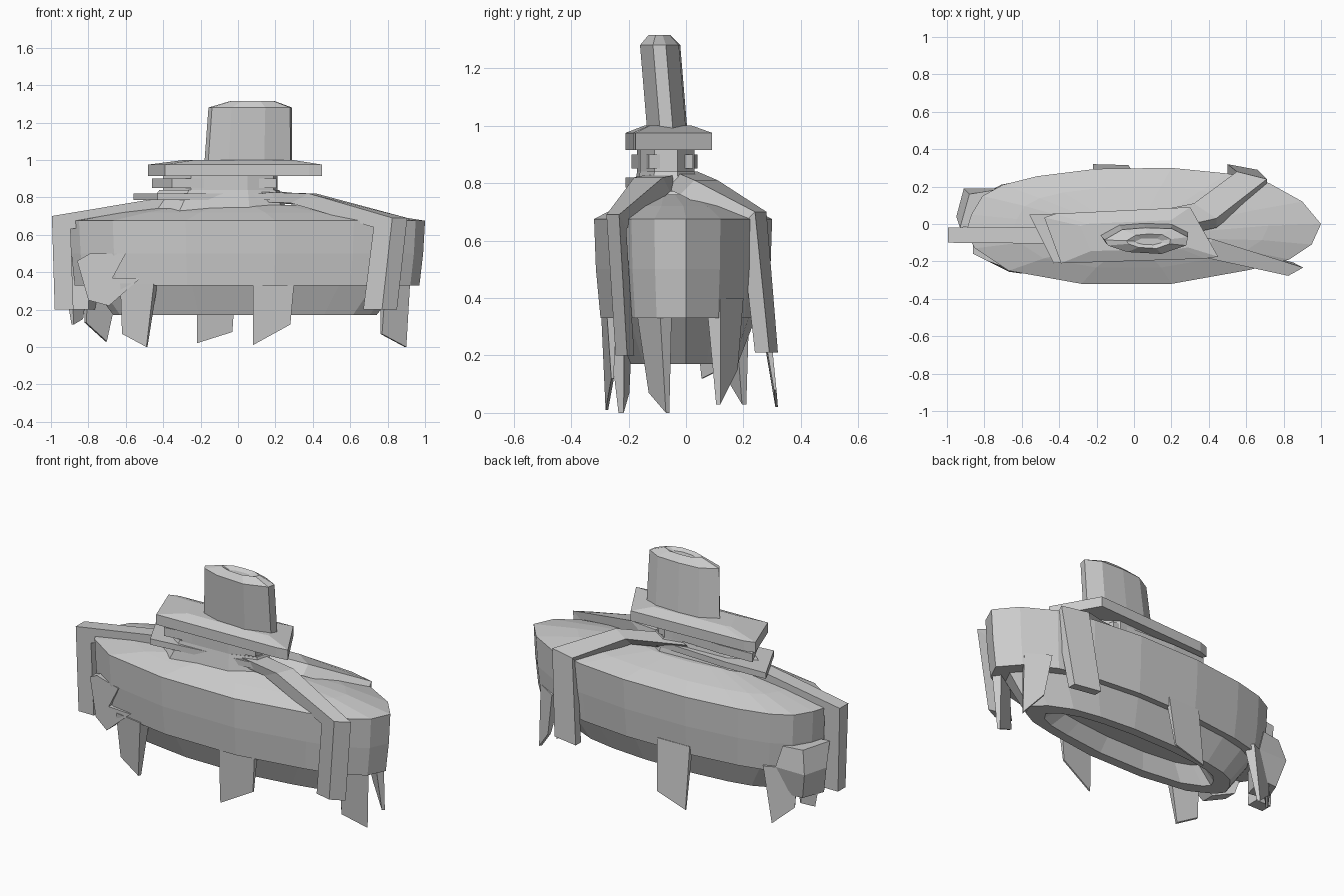
import bpy
from mathutils import Vector


def loft(name, rings):
    """Skin a list of equal-length rings and cap both ends."""
    n = len(rings[0])
    verts = [tuple(p) for r in rings for p in r]
    faces = [tuple(range(n))[::-1], tuple(range(len(verts) - n, len(verts)))]
    for k in range(len(rings) - 1):
        for i in range(n):
            j = (i + 1) % n
            faces.append((k * n + i, k * n + j, k * n + n + j, k * n + n + i))
    mesh = bpy.data.meshes.new(name)
    mesh.from_pydata(verts, [], faces)
    ob = bpy.data.objects.new(name, mesh)
    bpy.context.collection.objects.link(ob)
    bpy.context.view_layer.objects.active = ob
    ob.select_set(True)
    bpy.ops.object.mode_set(mode='EDIT')
    bpy.ops.mesh.select_all(action='SELECT')
    bpy.ops.mesh.normals_make_consistent(inside=False)
    bpy.ops.object.mode_set(mode='OBJECT')
    ob.select_set(False)
    return ob


def ring(outline, z, sx=1, sy=1, cx=0, cy=0, dx=0, dy=0):
    return [(cx + (x - cx) * sx + dx, cy + (y - cy) * sy + dy, z) for x, y in outline]


def strap(name, path, inward, drop):
    """Ribbon through (point, half width), thickened inward and, on the roof, down."""
    rings = []
    for k, (p, w) in enumerate(path):
        t = Vector(inward) - Vector((0, 0, drop if k < len(path) - 1 else 0))
        p, w = Vector(p), Vector(w)
        rings.append([p - w, p + w, p + w + t, p - w + t])
    loft(name, rings)


def leg(name, a, b, tip_a, tip_b, thick):
    """Tapered flat prong from its top edge a-b to its slanted tip."""
    a, b, ta, tb, t = map(Vector, (a, b, tip_a, tip_b, thick))
    loft(name, [[a, b, b + t, a + t], [ta, tb, tb + t * 0.3, ta + t * 0.3]])


# Faceted hull with shallow roof
hull = [(1, 0), (0.95, -0.11), (0.83, -0.19), (0.62, -0.245), (0.2, -0.32),
        (-0.28, -0.32), (-0.67, -0.25), (-0.85, -0.13), (-0.9, -0.05), (-0.87, 0.05),
        (-0.81, 0.15), (-0.7, 0.21), (-0.52, 0.255), (-0.2, 0.295), (0.2, 0.3),
        (0.5, 0.27), (0.72, 0.22), (0.9, 0.12)]
loft("hull", [
    ring(hull, 0.33, 0.97, 0.93),
    ring(hull, 0.5, 0.99, 0.98),
    ring(hull, 0.675),
    ring(hull, 0.72, 0.72, 0.7, 0, -0.03),
    ring(hull, 0.76, 0.35, 0.35, 0, -0.06)])

# Tapered skirt with a recessed underside
loft("underside_skirt", [
    ring(hull, 0.34, 0.88, 0.82),
    ring(hull, 0.17, 0.74, 0.6),
    ring(hull, 0.17, 0.62, 0.42),
    ring(hull, 0.26, 0.52, 0.3)])

# Straps over the roof and down the sides
strap("front_right_strap", [
    ((0.1, -0.08, 0.83), (0.02, 0.05, 0)), ((0.4, -0.13, 0.82), (0.02, 0.05, 0)),
    ((0.865, -0.255, 0.69), (0.04, 0.022, 0)),
    ((0.81, -0.225, 0.2), (0.04, 0.02, 0))], (-0.1, 0.025, 0), 0.05)
strap("left_strap", [
    ((0.0, -0.05, 0.84), (0, 0.05, 0)), ((-0.4, -0.06, 0.8), (0, 0.045, 0)),
    ((-0.995, -0.06, 0.7), (0, 0.04, 0)),
    ((-0.98, -0.06, 0.2), (0, 0.035, 0))], (0.1, 0, 0), 0.07)
strap("back_right_strap", [
    ((0.05, 0.0, 0.84), (0.08, -0.04, 0)), ((0.38, 0.07, 0.81), (0.06, -0.04, 0)),
    ((0.63, 0.26, 0.7), (0.08, -0.02, 0)),
    ((0.58, 0.305, 0.21), (0.08, -0.015, 0))], (0.0, -0.05, 0), 0.05)

# Roof saddle, stacked plates and neck
plate = [(-0.48, 0.035), (-0.42, 0.055), (0.3, 0.09), (0.45, -0.175), (0.38, -0.185), (-0.39, -0.21)]
lower = [(-0.56, 0.05), (-0.3, 0.06), (0.2, 0.04), (0.25, -0.14), (-0.1, -0.17), (-0.43, -0.21)]
neck = [(-0.4, -0.06), (-0.25, 0.01), (0.12, 0.03), (0.21, -0.03),
        (0.19, -0.11), (0.05, -0.16), (-0.25, -0.17)]
loft("roof_saddle", [ring(neck, 0.7, 1.3, 1.3, 0, -0.07), ring(neck, 0.84, 1.05, 1, 0, -0.07)])
loft("lower_plate", [ring(lower, 0.785), ring(lower, 0.82)])
loft("neck", [ring(neck, 0.81), ring(neck, 0.95)])
loft("middle_plate", [ring(lower, 0.85, 0.82, 0.85, 0, -0.07),
                      ring(lower, 0.9, 0.82, 0.85, 0, -0.07)])
loft("top_plate", [ring(plate, 0.915), ring(plate, 0.975),
                   ring(plate, 1.0, 0.62, 0.55, 0.03, -0.065)])

# Leaning flattened funnel with a dished cap
funnel = [(-0.18, -0.06), (-0.08, -0.005), (0.05, 0.005), (0.2, 0.0), (0.29, -0.045),
          (0.28, -0.09), (0.14, -0.135), (-0.05, -0.125), (-0.16, -0.09)]
loft("funnel", [
    ring(funnel, 0.98),
    ring(funnel, 1.28, 0.95, 1, 0.06, -0.07, 0.01, -0.025),
    ring(funnel, 1.315, 0.5, 0.55, 0.06, -0.07, 0.02, -0.025),
    ring(funnel, 1.3, 0.3, 0.25, 0.06, -0.07, 0.02, -0.025)])

# Pointed legs around the rim
leg("front_left_leg", (-0.63, -0.245, 0.34), (-0.45, -0.275, 0.34),
    (-0.62, -0.215, 0.07), (-0.49, -0.235, 0), (0.02, 0.06, 0))
leg("front_middle_leg", (0.08, -0.295, 0.34), (0.3, -0.275, 0.34),
    (0.08, -0.28, 0.01), (0.28, -0.26, 0.12), (0, 0.03, 0))
leg("right_front_leg", (0.79, -0.17, 0.34), (0.92, -0.09, 0.34),
    (0.77, -0.13, 0.07), (0.9, -0.07, 0), (-0.03, 0.04, 0))
leg("right_back_leg", (0.74, 0.2, 0.4), (0.87, 0.12, 0.4),
    (0.78, 0.18, 0.15), (0.88, 0.12, 0.03), (-0.03, -0.05, 0))
leg("back_middle_leg", (-0.22, 0.28, 0.38), (-0.01, 0.285, 0.38),
    (-0.22, 0.32, 0.02), (-0.03, 0.315, 0.08), (0, -0.03, 0))
leg("back_left_leg", (-0.83, 0.14, 0.36), (-0.66, 0.22, 0.36),
    (-0.82, 0.15, 0.13), (-0.71, 0.21, 0.03), (0.03, -0.05, 0))
leg("left_leg", (-0.93, 0.05, 0.36), (-0.84, 0.12, 0.36),
    (-0.89, 0.06, 0.12), (-0.84, 0.12, 0.15), (0.04, -0.02, 0))

# Crumpled lugs on the left end
front_lug = [(-0.86, 0.46), (-0.79, 0.5), (-0.6, 0.5), (-0.67, 0.37),
             (-0.52, 0.37), (-0.69, 0.22), (-0.8, 0.25)]
skin = [(x, -0.265 + 0.5 * max(0, -0.65 - x), z) for x, z in front_lug]
loft("front_left_lug", [[(x, y + 0.08, z) for x, y, z in skin], skin])
loft("back_left_lug", [
    ring([(-0.92, 0.02), (-0.8, 0.0), (-0.76, 0.16), (-0.87, 0.15)], 0.2),
    ring([(-0.95, 0.04), (-0.8, 0.0), (-0.72, 0.19), (-0.91, 0.19)], 0.36),
    ring([(-0.93, -0.02), (-0.8, 0.0), (-0.76, 0.18), (-0.88, 0.16)], 0.49)])
